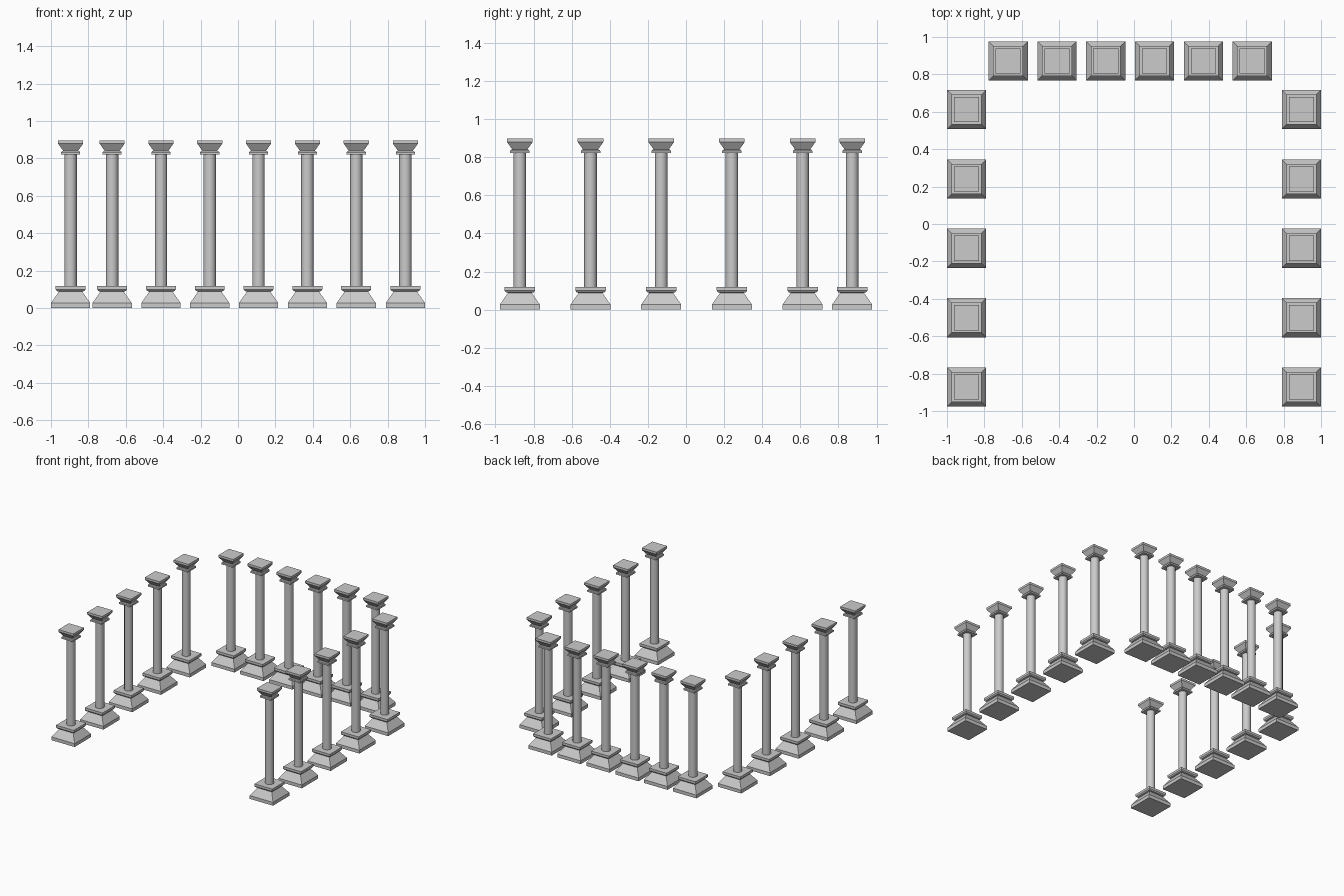
import bpy, bmesh, math

if "Cube" in bpy.data.objects:
    bpy.data.objects.remove(bpy.data.objects["Cube"])

H = 0.897          # column height
CAP = 0.64         # capital is the base flipped and scaled down

# half width / height profile of the square moulded base
BASE = [(0.105, 0.0), (0.105, 0.027), (0.062, 0.088), (0.073, 0.091),
        (0.080, 0.100), (0.080, 0.119)]
CAPITAL = [(w * CAP, H - z * CAP) for w, z in reversed(BASE)]
SHAFT = [(0.033, 0.119), (0.033, H - 0.119 * CAP)]


def lathe(name, profile, sides, radius_scale=1.0, turn=0.0):
    """Closed mesh from a bottom-to-top profile with the given side count."""
    bm = bmesh.new()
    rings = []
    for w, z in profile:
        r = w * radius_scale
        angles = [turn + 2 * math.pi * i / sides for i in range(sides)]
        rings.append([bm.verts.new((r * math.cos(a), r * math.sin(a), z)) for a in angles])
    for lo, hi in zip(rings, rings[1:]):
        for i in range(sides):
            j = (i + 1) % sides
            f = bm.faces.new((lo[i], lo[j], hi[j], hi[i]))
            f.smooth = sides > 4
    bm.faces.new(rings[0][::-1])
    bm.faces.new(rings[-1])
    mesh = bpy.data.meshes.new(name)
    bm.to_mesh(mesh)
    bm.free()
    return mesh


# shared column parts
parts = {
    "base": lathe("base", BASE, 4, math.sqrt(2), math.pi / 4),
    "shaft": lathe("shaft", SHAFT, 24),
    "capital": lathe("capital", CAPITAL, 4, math.sqrt(2), math.pi / 4),
}

# two side rows of five, back row of six
spots = [(s * 0.895, -0.872 + 0.371 * i) for s in (-1, 1) for i in range(5)]
spots += [(-0.673 + 0.261 * i, 0.872) for i in range(6)]

for n, (x, y) in enumerate(spots, 1):
    for part, mesh in parts.items():
        obj = bpy.data.objects.new(f"column_{n}_{part}", mesh)
        obj.location = (x, y, 0)
        bpy.context.collection.objects.link(obj)
